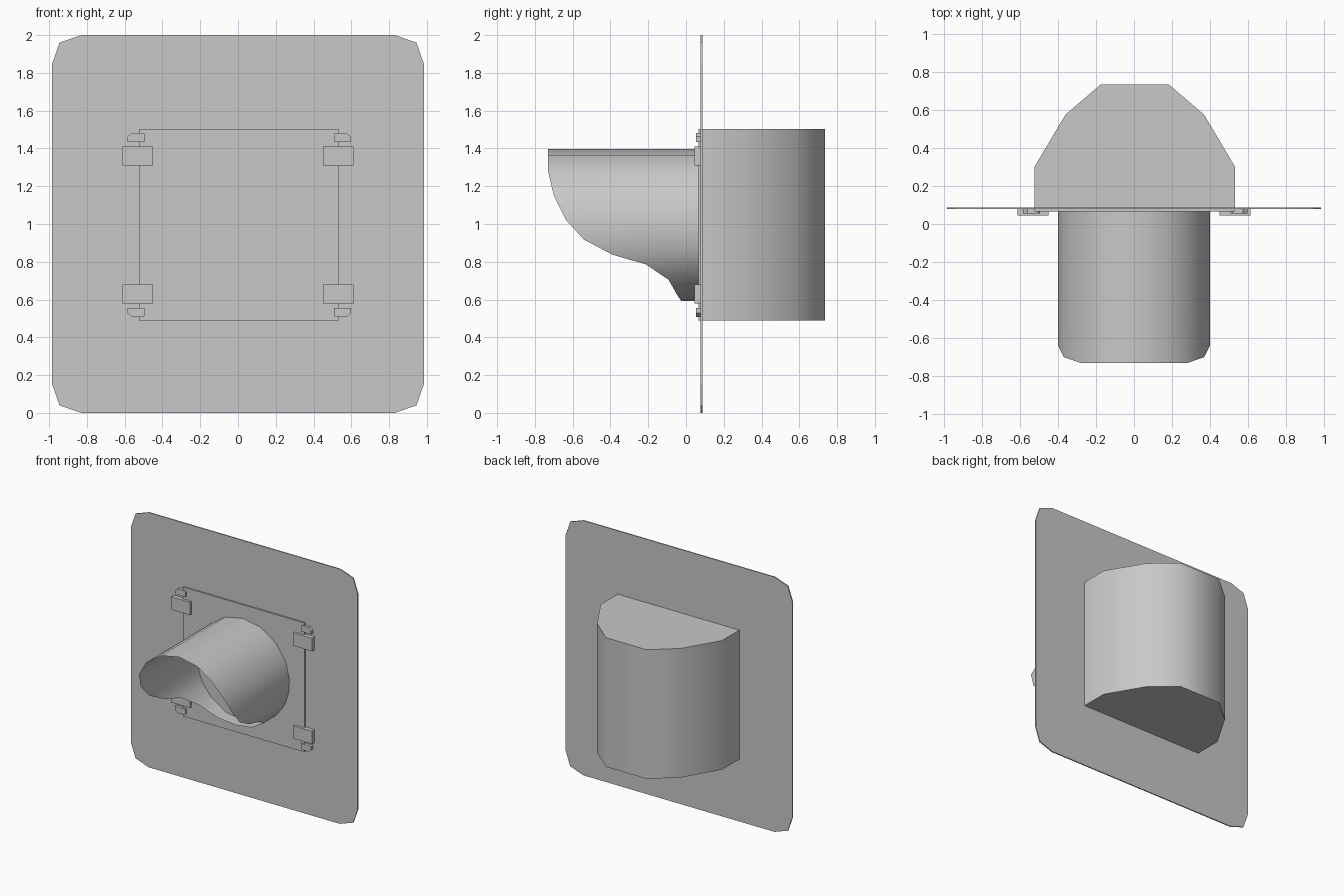
import bpy, bmesh, math

cube = bpy.data.objects.get("Cube")
if cube:
    bpy.data.objects.remove(cube, do_unlink=True)

grey = bpy.data.materials.new("light_grey")
grey.use_nodes = True
grey.diffuse_color = (0.58, 0.58, 0.58, 1)
grey.node_tree.nodes["Principled BSDF"].inputs["Base Color"].default_value = grey.diffuse_color


def finish(name, bm, smooth=None):
    bmesh.ops.recalc_face_normals(bm, faces=bm.faces)
    mesh = bpy.data.meshes.new(name)
    bm.to_mesh(mesh)
    bm.free()
    mesh.materials.append(grey)
    obj = bpy.data.objects.new(name, mesh)
    bpy.context.collection.objects.link(obj)
    if smooth:
        bpy.ops.object.select_all(action="DESELECT")
        obj.select_set(True)
        bpy.context.view_layer.objects.active = obj
        bpy.ops.object.shade_smooth_by_angle(angle=math.radians(smooth))
    return obj


def prism(name, outline, offset, smooth=None):
    """Extrude a closed 3D outline along the offset vector."""
    bm = bmesh.new()
    face = bm.faces.new([bm.verts.new(p) for p in outline])
    new = bmesh.ops.extrude_face_region(bm, geom=[face])["geom"]
    bmesh.ops.translate(bm, vec=offset, verts=[v for v in new if isinstance(v, bmesh.types.BMVert)])
    return finish(name, bm, smooth)


# Wall plate with clipped corners
corner = [(0.985, 0.845), (0.945, 0.96), (0.83, 1.0)]
quads = corner + [(-x, z) for x, z in reversed(corner)]
quads += [(-x, -z) for x, z in quads]
prism("wall_plate", [(x, 0.078, z + 1) for x, z in quads], (0, 0.009, 0))

# Rounded housing behind the plate; its front stands slightly proud as the door
half = [(0.528, 0.065), (0.528, 0.30), (0.365, 0.575), (0.178, 0.735)]
plan = half + [(-x, y) for x, y in reversed(half)]
prism("rear_housing", [(x + 0.004, y, 0.488) for x, y in plan], (0, 0, 1.014), 60)

# Open hood: tube with a scooped front edge, given as (angle from top, y)
rim = [(0, -0.73), (23, -0.73), (45, -0.73), (67, -0.70), (86, -0.636), (101, -0.54),
       (113, -0.388), (121, -0.214), (136, -0.092), (158, -0.045), (180, -0.024)]
ring = rim + [(-a, y) for a, y in reversed(rim[1:-1])]
bm = bmesh.new()
pairs = []
for angle, y in ring:
    a = math.radians(angle)
    x, z = 0.402 * math.sin(a), 0.994 + 0.402 * math.cos(a)
    pairs.append([bm.verts.new((x, y, z)), bm.verts.new((x, 0.066, z))])
for (a, b), (c, d) in zip(pairs, pairs[1:] + pairs[:1]):
    bm.faces.new((a, b, d, c))
finish("hood", bm, 60)

# Hinge pads and chamfered latches at the four door corners
latch = [(0.505, 0.44), (0.595, 0.44), (0.595, 0.467), (0.57, 0.488), (0.515, 0.488), (0.505, 0.48)]
pad = [(0.45, 0.314), (0.612, 0.314), (0.612, 0.415), (0.45, 0.415)]
for side, sx in (("left", 1), ("right", -1)):
    for level, sz in (("upper", 1), ("lower", -1)):
        shift = 0.01 if sx < 0 else 0.003
        prism(f"{level}_{side}_pad", [(sx * x, 0.045, 0.995 + sz * z) for x, z in pad], (0, 0.034, 0))
        prism(f"{level}_{side}_latch",
              [(sx * x + shift, 0.054, 0.995 + sz * z) for x, z in latch], (0, 0.025, 0))
